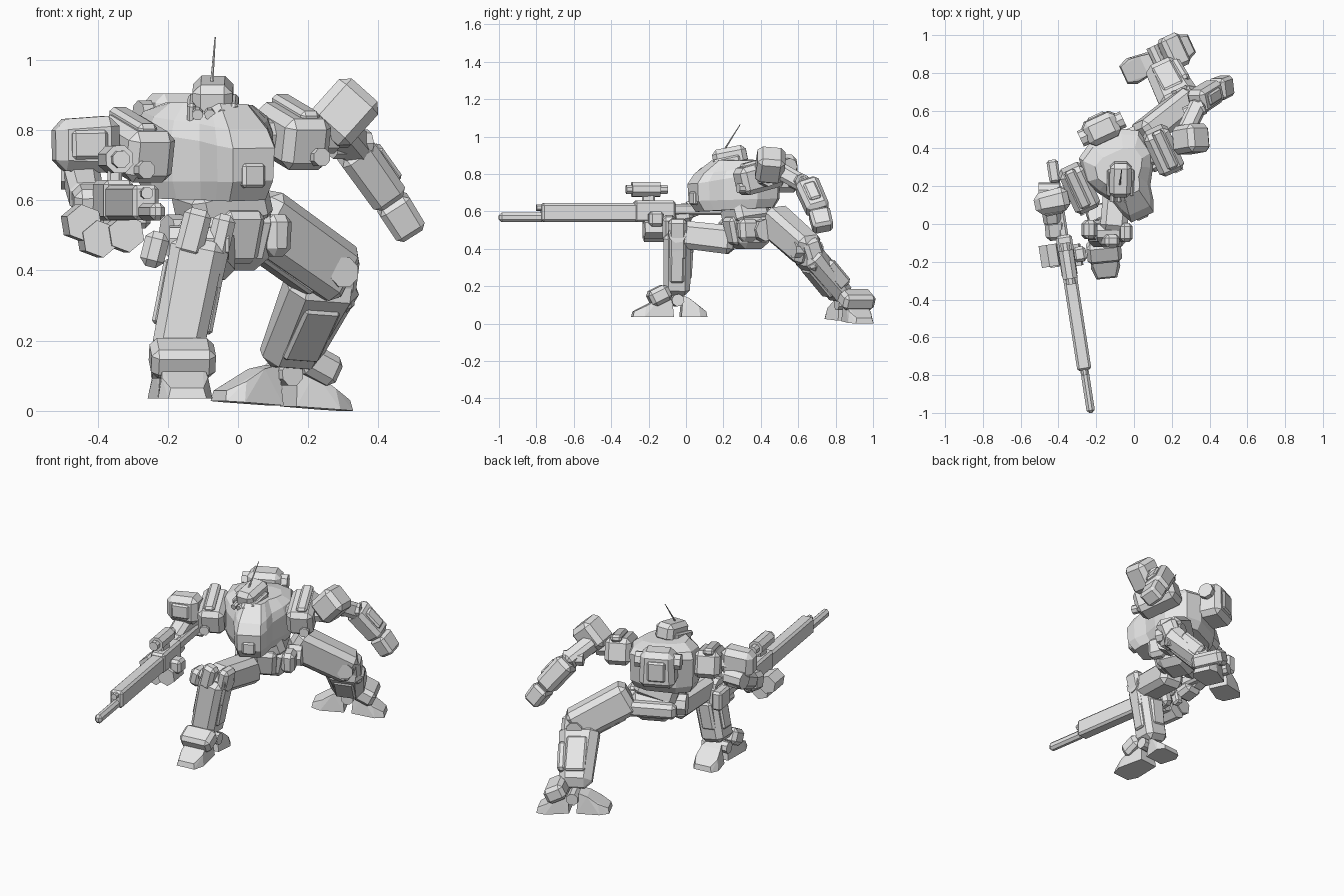
import bpy
import bmesh
from mathutils import Matrix, Vector as V

cube = bpy.data.objects.get("Cube")
if cube:
    bpy.data.objects.remove(cube, do_unlink=True)

grey = bpy.data.materials.new("armour_grey")
grey.use_nodes = True
grey.diffuse_color = (0.8, 0.8, 0.8, 1)
grey.node_tree.nodes["Principled BSDF"].inputs["Base Color"].default_value = (0.8, 0.8, 0.8, 1)

X, Y, Z = V((1, 0, 0)), V((0, 1, 0)), V((0, 0, 1))
F = V((0.42, -0.91, 0)).normalized()   # chest facing
S = V((0.91, 0.42, 0)).normalized()    # chest left


def finish(name, bm):
    bmesh.ops.recalc_face_normals(bm, faces=bm.faces)
    mesh = bpy.data.meshes.new(name)
    bm.to_mesh(mesh)
    bm.free()
    mesh.materials.append(grey)
    ob = bpy.data.objects.new(name, mesh)
    bpy.context.collection.objects.link(ob)


def frame(a, b, ref):
    """Local axes for a part running from a to b, x towards ref."""
    z = (b - a).normalized()
    x = (ref - z * ref.dot(z)).normalized()
    y = z.cross(x)
    m = Matrix((x, y, z)).transposed().to_4x4()
    m.translation = (a + b) / 2
    return m


def block(name, a, b, w, d, ref=X, bev=0.02, taper=1.0, trims=""):
    """Chamfered box from a to b; trims lists sides that carry a raised plate."""
    a, b = V(a), V(b)
    m, length = frame(a, b, ref), (b - a).length
    bm = bmesh.new()
    bmesh.ops.create_cube(bm, size=1)
    for v in bm.verts:
        k = taper if v.co.z > 0 else 1
        v.co = V((v.co.x * w * k, v.co.y * d * k, v.co.z * length))
    bmesh.ops.bevel(bm, geom=bm.edges[:], offset=bev, segments=1, affect='EDGES')
    bm.transform(m)
    finish(name, bm)
    sides = {"L": (1, 0), "R": (-1, 0), "F": (0, 1), "B": (0, -1)}
    for t in trims:
        i, j = sides[t]
        k = (1 + taper) / 2
        c = V((i * w * k / 2, j * d * k / 2, 0))
        pw = 0.5 * (d if i else w)
        span = V((0, 0, length * 0.28))
        block(f"{name}_plate_{t}", m @ (c - span), m @ (c + span), pw, 0.024,
              m.to_3x3() @ V((abs(j), abs(i), 0)), 0.009)


def rod(name, a, b, r, sides=8, tip=None):
    a, b = V(a), V(b)
    bm = bmesh.new()
    bmesh.ops.create_cone(bm, cap_ends=True, segments=sides, radius1=r,
                          radius2=r if tip is None else tip, depth=(b - a).length)
    bm.transform(frame(a, b, V((0.31, 0.2, 0.9))))
    finish(name, bm)


def knob(name, c, axis, r, h):
    rod(name, V(c) - axis * h / 2, V(c) + axis * h / 2, r, 8)


def hull(name, pts):
    bm = bmesh.new()
    for p in pts:
        bm.verts.new(p)
    bmesh.ops.convex_hull(bm, input=bm.verts)
    finish(name, bm)


# Torso: lofted rings with a pinched nose, dropping towards the front
T = V((-0.07, 0.285, 0))
half = [(0.065, 0.275), (0.09, 0.22), (0.108, 0.14), (0.16, 0.06), (0.195, -0.02), (0.175, -0.15), (0.09, -0.2)]
plan = half + [(-s, f) for s, f in reversed(half)]
bm = bmesh.new()
rings = []
for z, ks, kf, tilt, roll in [(0.61, 0.87, 0.84, 0.04, 0.03), (0.66, 0.97, 0.98, 0.02, 0.03), (0.795, 1, 1, 0.17, 0.02),
                              (0.835, 0.92, 0.86, 0.12, 0), (0.875, 0.66, 0.5, 0, -0.02)]:
    rings.append([bm.verts.new(T + S * s * ks + F * f * kf + Z * (z - tilt * f + roll * s)) for s, f in plan])
n = len(plan)
for lo, hi in zip(rings, rings[1:]):
    for i in range(n):
        j = (i + 1) % n
        bm.faces.new((lo[i], lo[j], hi[j], hi[i]))
bm.faces.new(rings[0])
bm.faces.new(rings[-1])
finish("torso", bm)
nose = T + F * 0.268
block("chest_hatch", nose + Z * 0.635, nose + Z * 0.705, 0.07, 0.03, S, 0.008)

# Backpack with round side caps
B = T - F * 0.24
block("backpack", B + Z * 0.70, B + Z * 0.905, 0.2, 0.15, S, 0.028, 0.9, "FB")
for side in (1, -1):
    knob("backpack_cap", B + S * side * 0.1 + Z * 0.84, S, 0.045, 0.05)

# Head, sensors and antenna
block("head", (-0.073, 0.145, 0.873), (-0.07, 0.325, 0.908), 0.115, 0.105, X, 0.024)
for k in (1, -1):
    block("head_cheek", (-0.073 + k * 0.06, 0.15, 0.845), (-0.07 + k * 0.06, 0.29, 0.875), 0.025, 0.06, X, 0.008)
block("neck", (-0.072, 0.24, 0.83), (-0.072, 0.24, 0.88), 0.12, 0.17, X, 0.015, 0.85)
for x in (-0.115, -0.08, -0.045):
    rod("head_sensor", (x, 0.12, 0.843), (x, 0.2, 0.86), 0.016)
rod("antenna", (-0.078, 0.18, 0.89), (-0.065, 0.29, 1.065), 0.006, 6, 0.002)

# Shoulder brackets, pitched forward
for name, c, k in (("right", V((-0.29, 0.19, 0.747)), -1), ("left", V((0.155, 0.39, 0.783)), 1)):
    d = F * 0.12 - Z * 0.03
    top = c + Z * 0.076 + S * k * 0.01
    block(name + "_shoulder", c - d, c + d, 0.145, 0.15, S, 0.026)
    block(name + "_shoulder_strip", top - d * 0.9, top + d * 0.9, 0.06, 0.04, S, 0.012)
    knob(name + "_shoulder_bolt", c + d + S * k * 0.03 - Z * 0.03, F, 0.027, 0.035)
    rod(name + "_shoulder_axle", c - S * k * 0.13, c + S * k * 0.13, 0.05)

# Right arm, bent to hold the rifle
block("right_upper_arm", (-0.345, 0.14, 0.76), (-0.525, 0.1, 0.757), 0.165, 0.13, Z, 0.03, 0.88, "B")
knob("right_elbow", (-0.45, 0.17, 0.68), X, 0.05, 0.11)
block("right_forearm", (-0.45, 0.2, 0.69), (-0.43, 0.0, 0.6), 0.105, 0.1, X, 0.022, 0.9)
block("right_hand", (-0.42, 0.03, 0.6), (-0.41, -0.08, 0.575), 0.11, 0.105, X, 0.022)

# Left arm, hanging outward
block("left_upper_arm", (0.245, 0.44, 0.785), (0.357, 0.46, 0.91), 0.15, 0.15, Y, 0.026)
block("left_elbow", (0.27, 0.48, 0.83), (0.345, 0.64, 0.74), 0.09, 0.09, X, 0.02)
knob("left_elbow_bolt", (0.32, 0.6, 0.76), S, 0.042, 0.11)
wrist = V((0.435, 0.71, 0.6))
block("left_forearm", (0.325, 0.64, 0.755), wrist, 0.13, 0.115, Y, 0.022, 0.95, "F")
block("left_hand", wrist, (0.495, 0.735, 0.505), 0.115, 0.1, Y, 0.016, 0.95)


# Rifle, laid along its own sight line
def gp(y, z, off=0):
    return V((-0.39 - 0.155 * (y - 0.05) + off, y, z))


def gun(name, y0, y1, z, w, d, bev=0.012, off=0):
    block(name, gp(y0, z, off), gp(y1, z, off), w, d, X, bev)


gun("rifle_stock", 0.3, -0.1, 0.61, 0.05, 0.06)
gun("rifle_butt", 0.34, 0.22, 0.6, 0.06, 0.11)
gun("rifle_receiver", -0.06, -0.28, 0.6, 0.085, 0.115)
gun("rifle_body", -0.25, -0.775, 0.594, 0.075, 0.1)
gun("rifle_barrel", -0.76, -1.0, 0.568, 0.044, 0.05, 0.014)
rod("rifle_barrel_lug", gp(-0.7, 0.62), gp(-0.8, 0.62), 0.018)
rod("rifle_sight", gp(-0.1, 0.717), gp(-0.32, 0.717), 0.026)
rod("rifle_sight_housing", gp(-0.14, 0.717), gp(-0.29, 0.717), 0.042)
block("rifle_sight_mount", gp(-0.2, 0.63), gp(-0.2, 0.7), 0.04, 0.07, X, 0.008)
block("rifle_grip", gp(-0.08, 0.57), gp(-0.06, 0.49), 0.045, 0.05, X, 0.01)
for off, z in ((-0.09, 0.535), (-0.045, 0.49), (0.03, 0.505)):
    rod("rifle_drum", gp(-0.11, z, off), gp(-0.225, z, off), 0.054, 6)
gun("rifle_side_box", -0.12, -0.2, 0.56, 0.07, 0.08, 0.015, 0.07)

# Waist and pelvis
P = V((-0.03, 0.335, 0))
block("waist", P + Z * 0.52, (-0.06, 0.3, 0.66), 0.24, 0.2, S, 0.03)
block("pelvis", P + Z * 0.57, P + Z * 0.4, 0.26, 0.22, S, 0.035, 0.75)
block("front_skirt", P + F * 0.11 + Z * 0.57, P + F * 0.08 + Z * 0.42, 0.13, 0.06, S, 0.02, 0.8)
block("rear_skirt", P - F * 0.12 - S * 0.14 + Z * 0.5, P - F * 0.12 + S * 0.14 + Z * 0.5, 0.085, 0.07, Z, 0.02)
for k in (1, -1):
    h = P + S * k * 0.12 + F * 0.06
    block("hip_skirt", h + Z * 0.56, h + Z * 0.44, 0.08, 0.11, S, 0.022, 0.9)
    knob("hip_joint", P + S * k * 0.13 - F * 0.02 + Z * 0.5, S, 0.06, 0.1)

# Right leg, stepping forward
hip, knee, ankle = V((-0.08, 0.26, 0.445)), V((-0.11, -0.045, 0.48)), V((-0.175, -0.05, 0.16))
block("right_thigh", hip, knee, 0.15, 0.155, X, 0.03, 0.95)
knob("right_knee_axle", knee, X, 0.05, 0.17)
block("right_knee_guard", (-0.11, -0.09, 0.575), (-0.145, -0.09, 0.44), 0.08, 0.07, X, 0.018)
block("right_knee_inner_guard", (-0.035, -0.045, 0.56), (-0.085, -0.045, 0.34), 0.065, 0.1, X, 0.018)
block("right_knee_outer_guard", (-0.225, -0.03, 0.51), (-0.25, -0.03, 0.41), 0.07, 0.1, X, 0.02)
block("right_shin", knee + Z * 0.01, ankle, 0.155, 0.15, X, 0.028, 0.95, "LR")
block("right_calf", (-0.14, 0.02, 0.4), (-0.165, 0.01, 0.24), 0.09, 0.04, X, 0.012)

# Left leg, stretched out behind
side = V((0.42, -0.91, 0))
hip, knee, ankle = V((0.04, 0.46, 0.56)), V((0.27, 0.645, 0.395)), V((0.135, 0.85, 0.13))
block("left_thigh", hip, knee + V((0.025, 0.02, -0.015)), 0.15, 0.185, side, 0.03, 0.95, "F")
knob("left_knee_axle", knee, side, 0.045, 0.16)
block("left_knee_guard", (0.305, 0.66, 0.45), (0.285, 0.71, 0.29), 0.1, 0.07, side, 0.02)
block("left_shin", knee + V((-0.018, -0.008, -0.01)), ankle, 0.135, 0.225, side, 0.04, 0.78, "LR")
block("left_shin_guard", (0.28, 0.75, 0.32), (0.22, 0.85, 0.2), 0.09, 0.05, side, 0.015)


# Feet: a toe wedge and a heel wedge around an ankle bolt
def foot(name, c, d, toe, heel, w, z0, slope):
    d = V(d).normalized()
    q = Z.cross(d)
    for part, k, length in (("toe", 1, toe), ("heel", -1, heel)):
        pts = []
        for along, wide, h in ((0.02, 0.75, 0), (length * 0.75, 1, 0), (length, 0.7, 0), (length * 0.97, 0.6, 0.03),
                               (length * 0.7, 0.85, 0.06), (length * 0.4, 0.75, 0.1), (0.03, 0.6, 0.115)):
            for e in (1, -1):
                pts.append(c + d * along * k + q * e * wide * w + Z * max(0, z0 + h + slope * along * k))
        hull(f"{name}_{part}", pts)
    knob(name + "_bolt", c + Z * (z0 + 0.09), q, 0.034, w * 2)
    g = c + d * 0.095 + Z * (z0 + 0.115)
    block(name + "_guard", g - q * 0.092, g + q * 0.092, 0.115, 0.09, d - Z * 0.5, 0.02)


foot("right_foot", V((-0.168, -0.05, 0)), (0.1, -1, 0), 0.24, 0.16, 0.078, 0.035, 0)
foot("left_foot", V((0.125, 0.872, 0)), (0.91, 0.42, 0), 0.2, 0.2, 0.074, 0.014, -0.07)
